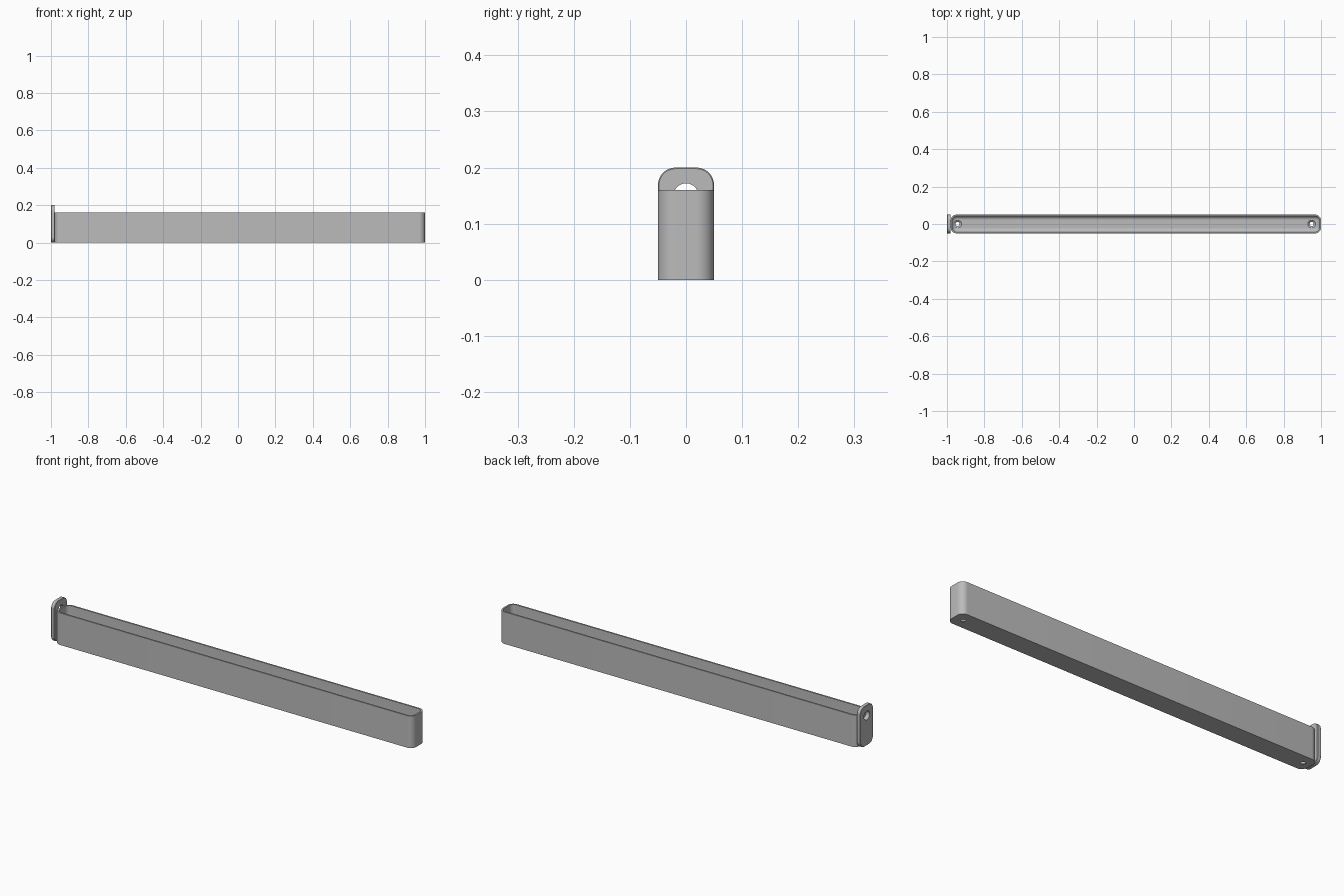
import bpy, bmesh, math
from mathutils import Matrix, Vector

cube = bpy.data.objects.get("Cube")
if cube:
    bpy.data.objects.remove(cube, do_unlink=True)

grey = bpy.data.materials.new("plain grey")
grey.use_nodes = True
grey.diffuse_color = (0.5, 0.5, 0.5, 1)
grey.node_tree.nodes["Principled BSDF"].inputs["Base Color"].default_value = (0.5, 0.5, 0.5, 1)


def rounded_outline(half_a, half_b, radius, steps=10):
    """Counter-clockwise rounded rectangle as 2D points."""
    points = []
    for quarter, (sa, sb) in enumerate([(1, 1), (-1, 1), (-1, -1), (1, -1)]):
        for i in range(steps + 1):
            angle = (quarter + i / steps) * math.pi / 2
            points.append((sa * (half_a - radius) + radius * math.cos(angle),
                           sb * (half_b - radius) + radius * math.sin(angle)))
    return points


def loft(name, loops, matrix=Matrix()):
    """Skin a stack of equal loops and cap both ends."""
    bm = bmesh.new()
    rings = [[bm.verts.new(matrix @ Vector(p)) for p in loop] for loop in loops]
    for low, high in zip(rings, rings[1:]):
        for i in range(len(low)):
            j = (i + 1) % len(low)
            bm.faces.new((low[i], low[j], high[j], high[i]))
    bm.faces.new(rings[0][::-1])
    bm.faces.new(rings[-1])
    bmesh.ops.recalc_face_normals(bm, faces=bm.faces)
    mesh = bpy.data.meshes.new(name)
    bm.to_mesh(mesh)
    bm.free()
    mesh.materials.append(grey)
    obj = bpy.data.objects.new(name, mesh)
    bpy.context.collection.objects.link(obj)
    return obj


def turned(name, profile, matrix):
    """Closed solid of revolution from (radius, height) pairs."""
    loops = [[(r * math.cos(t * math.tau / 32), r * math.sin(t * math.tau / 32), h)
              for t in range(32)] for r, h in profile]
    return loft(name, loops, matrix)


def cut(target, cutter):
    mod = target.modifiers.new("hole", "BOOLEAN")
    mod.operation = "DIFFERENCE"
    mod.solver = "EXACT"
    mod.object = cutter
    cutter.hide_render = True
    cutter.hide_set(True)


def smooth(obj):
    bpy.ops.object.select_all(action="DESELECT")
    obj.select_set(True)
    bpy.context.view_layer.objects.active = obj
    for mod in list(obj.modifiers):
        bpy.ops.object.modifier_apply(modifier=mod.name)
    bpy.ops.object.shade_smooth_by_angle(angle=math.radians(30))


# Long open tray: outer wall, rim, inner wall, filleted floor
HEIGHT, WALL, FLOOR, FILLET = 0.16, 0.008, 0.01, 0.02


def tray_ring(inset, z):
    return [(x + 0.01, y, z) for x, y in
            rounded_outline(0.99 - inset, 0.05 - inset, 0.031 - inset)]


rings = [tray_ring(0, 0), tray_ring(0, HEIGHT), tray_ring(WALL, HEIGHT)]
for i in range(9):
    a = i / 8 * math.pi / 2
    rings.append(tray_ring(WALL + FILLET * (1 - math.cos(a)),
                           FLOOR + FILLET * (1 - math.sin(a))))
tray = loft("tray", rings)

# Countersunk screw holes in the floor
for side, x in (("right", -0.943), ("left", 0.95)):
    cut(tray, turned("screw_hole_cutter_" + side,
                     [(0.011, -0.01), (0.011, 0.002), (0.022, 0.011), (0.022, 0.03)],
                     Matrix.Translation((x, 0, 0))))

# Hanging plate on the end, with softened edges and a round hole
plate = loft("hanging_plate",
             [[(x, y, z + 0.1) for y, z in rounded_outline(0.05 - e, 0.1 - e, 0.031 - e)]
              for x, e in ((-1, 0.002), (-0.998, 0), (-0.982, 0), (-0.98, 0.002))])
cut(plate, turned("hang_hole_cutter", [(0.022, -0.03), (0.022, 0.013)],
                  Matrix.Translation((-0.99, 0, 0.15)) @ Matrix.Rotation(math.pi / 2, 4, "Y")))

smooth(tray)
smooth(plate)
